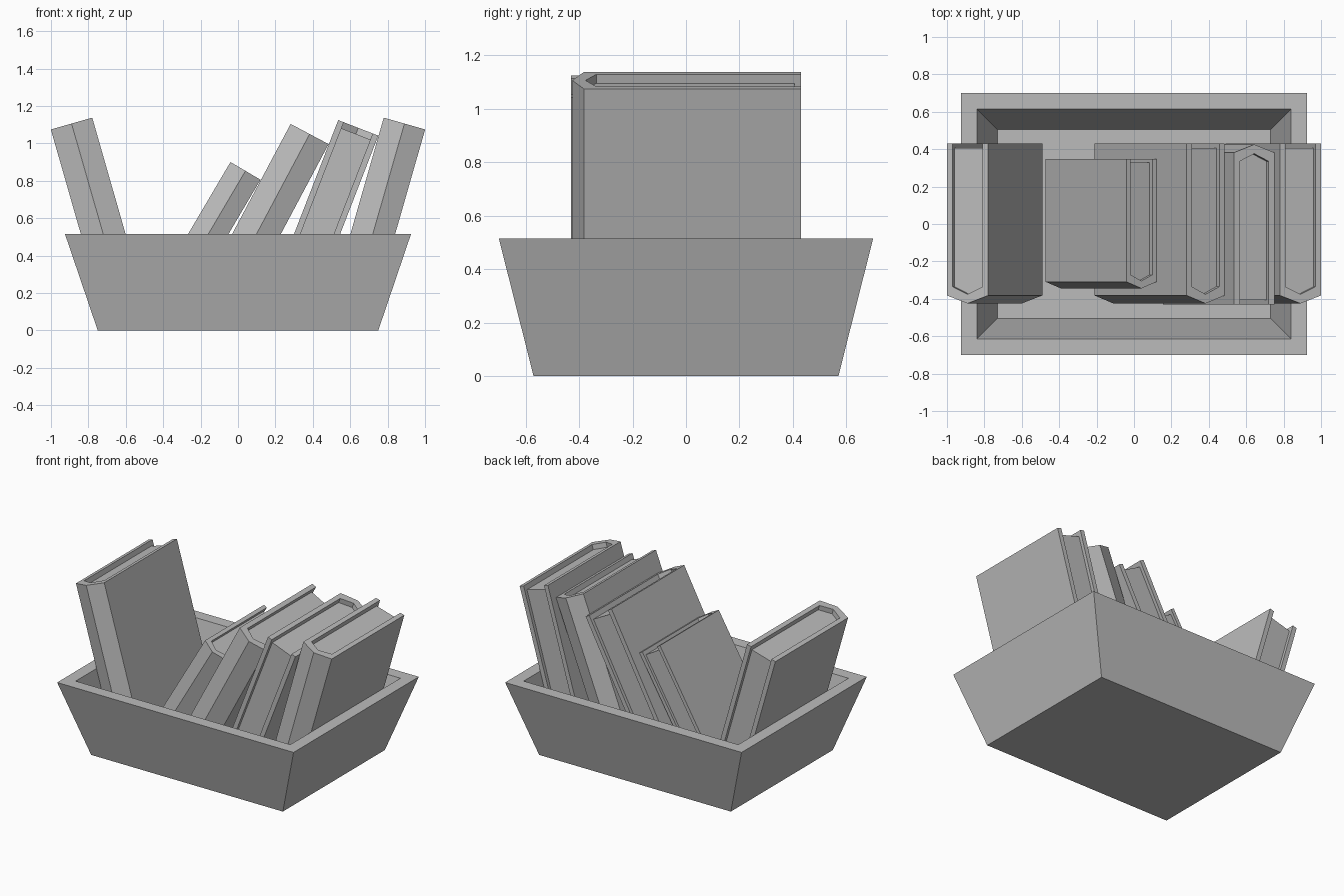
import bpy
import bmesh
from math import radians

default_cube = bpy.data.objects.get("Cube")
if default_cube:
    bpy.data.objects.remove(default_cube, do_unlink=True)

gray = bpy.data.materials.new("plain gray")
gray.use_nodes = True
color = (0.5, 0.5, 0.5, 1)
gray.diffuse_color = color
gray.node_tree.nodes["Principled BSDF"].inputs["Base Color"].default_value = color


def make_object(name, bm):
    bmesh.ops.recalc_face_normals(bm, faces=bm.faces)
    mesh = bpy.data.meshes.new(name)
    bm.to_mesh(mesh)
    bm.free()
    mesh.materials.append(gray)
    obj = bpy.data.objects.new(name, mesh)
    bpy.context.scene.collection.objects.link(obj)
    return obj


def prism(name, outline, bottom, top):
    """Extrude an xy outline between two heights."""
    bm = bmesh.new()
    face = bm.faces.new([bm.verts.new((x, y, bottom)) for x, y in outline])
    result = bmesh.ops.extrude_face_region(bm, geom=[face])
    verts = [v for v in result["geom"] if isinstance(v, bmesh.types.BMVert)]
    bmesh.ops.translate(bm, verts=verts, vec=(0, 0, top - bottom))
    return make_object(name, bm)


# Tray: rectangular rings from the underside, over the rim, to the inner floor
def make_tray():
    bm = bmesh.new()
    rings = []
    for x, y, z in [(0.75, 0.57, 0), (0.925, 0.70, 0.515),
                    (0.84, 0.615, 0.515), (0.73, 0.505, 0.065)]:
        corners = [(-x, -y, z), (x, -y, z), (x, y, z), (-x, y, z)]
        rings.append([bm.verts.new(c) for c in corners])
    for low, high in zip(rings, rings[1:]):
        for i in range(4):
            j = (i + 1) % 4
            bm.faces.new((low[i], low[j], high[j], high[i]))
    bm.faces.new(rings[0])
    bm.faces.new(rings[-1])
    return make_object("tray", bm)


# Book: wrap-around cover with a pointed spine, and a recessed page block
HALF, WALL, HEIGHT, RECESS = 0.115, 0.032, 1.05, 0.035
BACK, SHOULDER, TIP = 0.43, -0.382, -0.425
INNER_SHOULDER, INNER_TIP = -0.335, -0.376


def make_book(name, top_center, lean, size=1.0, spine_side=1):
    inside = HALF - WALL
    outer = [(-HALF, BACK), (-HALF, SHOULDER), (0, TIP), (HALF, SHOULDER), (HALF, BACK)]
    spine = [(inside, INNER_SHOULDER), (0, INNER_TIP), (-inside, INNER_SHOULDER)]
    cover_outline = outer + [(inside, BACK)] + spine + [(-inside, BACK)]
    fore_edge = BACK - 0.024
    page_outline = [(inside, fore_edge)] + spine + [(-inside, fore_edge)]
    parts = [("cover", cover_outline, 0), ("pages", page_outline, RECESS)]
    for part, outline, inset in parts:
        outline = [(x * size, y * size * spine_side) for x, y in outline]
        obj = prism(f"{name}_{part}", outline,
                    (inset - HEIGHT) * size, -inset * size)
        obj.location = (top_center[0], 0, top_center[1])
        obj.rotation_euler = (0, radians(lean), 0)


make_tray()
make_book("left_book", (-0.89, 1.106), -16)
make_book("right_book", (0.89, 1.106), 16)
make_book("small_book", (0.04, 0.853), 30.5, size=0.81)
make_book("middle_book", (0.383, 1.05), 28)
make_book("reversed_book", (0.643, 1.083), 21.2, spine_side=-1)
